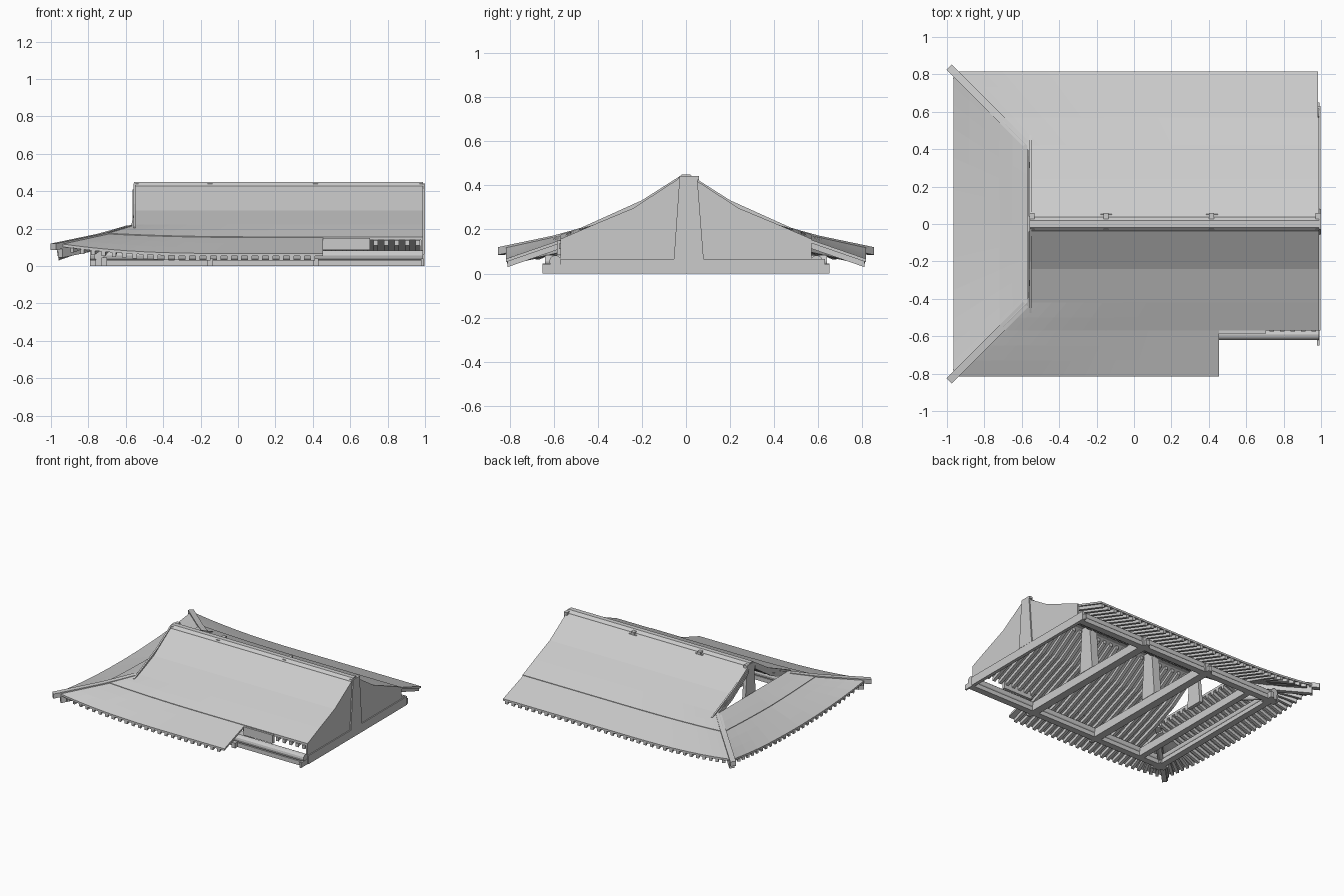
import bpy, bmesh, math
from mathutils import Vector

cube = bpy.data.objects.get("Cube")
if cube:
    bpy.data.objects.remove(cube)

grey = bpy.data.materials.new("plain grey")
grey.use_nodes = True
grey.diffuse_color = (0.6, 0.6, 0.6, 1)
grey.node_tree.nodes["Principled BSDF"].inputs["Base Color"].default_value = grey.diffuse_color

END = 0.99      # closed gable end
CUT = 0.455     # where the front eave stops
GABLE = -0.555  # open gable end
SEAM = 0.57     # step between upper and lower roof
EAVE = 0.815
PROFILE = [(0.0, 0.445), (0.03, 0.43), (0.24, 0.292), (0.42, 0.217), (SEAM, 0.152), (0.85, 0.055)]


def finish(name, bm):
    bmesh.ops.recalc_face_normals(bm, faces=bm.faces)
    me = bpy.data.meshes.new(name)
    bm.to_mesh(me)
    bm.free()
    ob = bpy.data.objects.new(name, me)
    me.materials.append(grey)
    bpy.context.collection.objects.link(ob)
    return ob


def loft(bm, rings):
    """Closed tube through matching rings of points."""
    rows = [[bm.verts.new(p) for p in r] for r in rings]
    n = len(rows[0])
    for a, b in zip(rows, rows[1:]):
        for i in range(n):
            bm.faces.new((a[i], a[(i + 1) % n], b[(i + 1) % n], b[i]))
    bm.faces.new(rows[0])
    bm.faces.new(rows[-1])


def prism(name, poly, x0, x1):
    """Extrude a (y, z) outline along x."""
    bm = bmesh.new()
    loft(bm, [[(x, y, z) for y, z in poly] for x in (x0, x1)])
    return finish(name, bm)


def box(name, x0, x1, y0, y1, z0, z1):
    return prism(name, [(y0, z0), (y1, z0), (y1, z1), (y0, z1)], x0, x1)


def height(d):
    for (a, za), (b, zb) in zip(PROFILE, PROFILE[1:]):
        if d <= b:
            return za + (zb - za) * (d - a) / (b - a)
    return PROFILE[-1][1]


def roof_point(side, along, d, drop=0.0):
    """Point on the roof: side is front, back or hip, d the run from the ridge."""
    dist = d - abs(along) if side == "hip" else along + d + 0.15
    t = min(1, max(0, 1 - dist / 0.9))
    lift = 0.055 * max(0, (d - 0.42) / 0.4) * t ** 2.5
    z = height(d) + lift - drop
    if side == "hip":
        return Vector((-d - 0.15, along, z))
    return Vector((along, d if side == "back" else -d, z))


def slab(name, side, runs, right, thick, raised=0.0, cols=14):
    """Curved roof sheet between the hip line and the right edge."""
    bm = bmesh.new()
    grid = []
    for d in runs:
        row = []
        for k in range(cols + 1):
            f = k / cols
            if side == "hip":
                along = -d * math.cos(math.pi * f)
            else:
                left = min(GABLE, -d - 0.15) if d > 0.41 else GABLE
                along = left + (right - left) * f ** 1.6
            row.append(bm.verts.new(roof_point(side, along, d, -raised)))
        grid.append(row)
    for a, b in zip(grid, grid[1:]):
        for i in range(cols):
            bm.faces.new((a[i], a[i + 1], b[i + 1], b[i]))
    solid = bmesh.ops.extrude_face_region(bm, geom=bm.faces[:])
    for v in solid["geom"]:
        if isinstance(v, bmesh.types.BMVert):
            v.co.z -= thick
    return finish(name, bm)


def stick(bm, side, start, end, width, drop, depth, steps=5):
    """Timber hung below the roof from (along, d) to (along, d)."""
    s, e = Vector(start), Vector(end)
    ds = [s.y] + [d for d, z in PROFILE if s.y < d < e.y] + [e.y]
    if abs(s.x - e.x) > 0.01:
        ds = [s.y + (e.y - s.y) * i / steps for i in range(steps + 1)]
    pts = [roof_point(side, s.x + (e.x - s.x) * (d - s.y) / (e.y - s.y), d, drop) for d in ds]
    run = pts[-1] - pts[0]
    across = Vector((-run.y, run.x, 0)).normalized() * width / 2
    down = Vector((0, 0, -depth))
    loft(bm, [[p - across, p + across, p + across + down, p - across + down] for p in pts])


# Roof sheets
UPPER = [0.02, 0.24, 0.42, 0.5, SEAM]
LOWER = [SEAM, 0.65, 0.73, EAVE]
for side in ("front", "back"):
    slab(side + "_upper_roof", side, UPPER, END, 0.018, 0.004)
    slab(side + "_lower_roof", side, LOWER, CUT if side == "front" else END - 0.005, 0.015)
slab("hip_upper_roof", "hip", UPPER[2:], 0, 0.018, 0.004)
slab("hip_lower_roof", "hip", LOWER, 0, 0.015)

# Ridge cap
prism("ridge_cap", [(-0.04, 0.415), (-0.035, 0.433), (-0.018, 0.45), (0.018, 0.45),
                    (0.035, 0.433), (0.04, 0.415)], GABLE, END)

# Rafters, fanned out near the hip corners
SPACING = 0.056
for side in ("front", "back"):
    bm = bmesh.new()
    for i in range(34):
        x = 0.96 - SPACING * i
        if x > -0.56:
            reach = SEAM + 0.005 if side == "front" and x > CUT else EAVE - 0.005
            stick(bm, side, (x, 0.04), (x, reach), 0.024, 0.014, 0.026)
        elif x > -0.94:
            stick(bm, side, (-0.62 + (x + 0.56) * 0.05, 0.47), (x, EAVE - 0.005), 0.022, 0.014, 0.026)
    finish(side + "_rafters", bm)
bm = bmesh.new()
for i in range(-14, 15):
    y = i * SPACING
    if abs(y) < 0.42:
        stick(bm, "hip", (y, 0.42), (y, EAVE - 0.005), 0.024, 0.014, 0.026)
    else:
        stick(bm, "hip", (math.copysign(0.42 + abs(y) * 0.05, y), 0.47), (y, EAVE - 0.005), 0.022, 0.014, 0.026)
finish("hip_rafters", bm)

# Hip corner beams
bm = bmesh.new()
for s in (-1, 1):
    stick(bm, "hip", (s * 0.43, 0.43), (s * 0.838, 0.838), 0.04, -0.003, 0.035)
    stick(bm, "hip", (s * 0.5, 0.5), (s * 0.80, 0.80), 0.035, 0.03, 0.05)
finish("hip_corner_beams", bm)

# Barge boards on the open gable
for s, label in ((-1, "front"), (1, "back")):
    prism(label + "_barge_board", [(s * 0.03, 0.44), (s * 0.2, 0.332), (s * 0.475, 0.208),
                                   (s * 0.475, 0.19), (s * 0.2, 0.29), (s * 0.03, 0.40)],
          GABLE - 0.004, GABLE + 0.008)

# Closed gable end
half = [(SEAM, 0.06), (SEAM, 0.15), (0.24, 0.29), (0.03, 0.43)]
prism("gable_wall", half + [(-y, z) for y, z in reversed(half)], END - 0.012, END)


def log(name, start, end, radius):
    """Round timber between two points."""
    a, b = Vector(start), Vector(end)
    up = Vector((0, 0, 1))
    across = (b - a).normalized().cross(up)
    ring = [radius * (across * math.cos(i * math.pi / 6) + up * math.sin(i * math.pi / 6)) for i in range(12)]
    bm = bmesh.new()
    loft(bm, [[p + r for r in ring] for p in (a, b)])
    return finish(name, bm)


# Trusses: tie beam, tapered king post, ridge block and beam ends
for n, x in enumerate((0.985, 0.415, -0.15, -0.545)):
    w = 0.013 if n in (0, 3) else 0.03
    if n < 3:
        box(f"tie_beam_{n}", x - w, x + w, -0.57, 0.63, 0, 0.065)
        for s in (-1, 1):
            box(f"beam_end_{n}_{s}", x - w / 2, x + w / 2, s * 0.6 - 0.05, s * 0.6 + 0.05, 0, 0.04)
    foot = 0.065 if n < 3 else 0.15
    prism(f"king_post_{n}", [(-0.055, foot), (0.08, foot), (0.052, 0.425), (-0.03, 0.425)], x - w, x + w * 1.1)
    box(f"ridge_block_{n}", x - 0.014, x + 0.014, -0.03, 0.058, 0.425, 0.442)

# Wall plates and purlins
for s, label in ((-1, "front"), (1, "back")):
    box(label + "_wall_plate", -0.79, END, s * 0.595 - 0.025, s * 0.595 + 0.025, 0, 0.032)
    log(label + "_purlin", (-0.79, s * 0.592, 0.055), (END, s * 0.592, 0.055), 0.028)
    # Bracket and diagonal brace at the corner
    box(label + "_corner_bracket", -0.73, -0.70, s * 0.6 - 0.05, s * 0.6 + 0.05, 0, 0.045)
    log(label + "_corner_brace", (-0.76, s * 0.61, 0.04), (-0.55, s * 0.40, 0.04), 0.02)
    # Slanted strut under the hip
    log(label + "_hip_strut", (-0.55, s * 0.40, 0.04), (-0.55, s * 0.40, 0.19), 0.015)
box("hip_wall_plate", -0.765, -0.715, -0.64, 0.64, 0, 0.032)
log("hip_purlin", (-0.742, -0.64, 0.055), (-0.742, 0.64, 0.055), 0.028)
box("hip_tie_beam", -0.575, -0.53, -0.57, 0.57, 0, 0.06)

# Edge board where the front eave stops
box("front_edge_board", CUT, 0.705, -0.585, -0.565, 0.085, 0.15)
